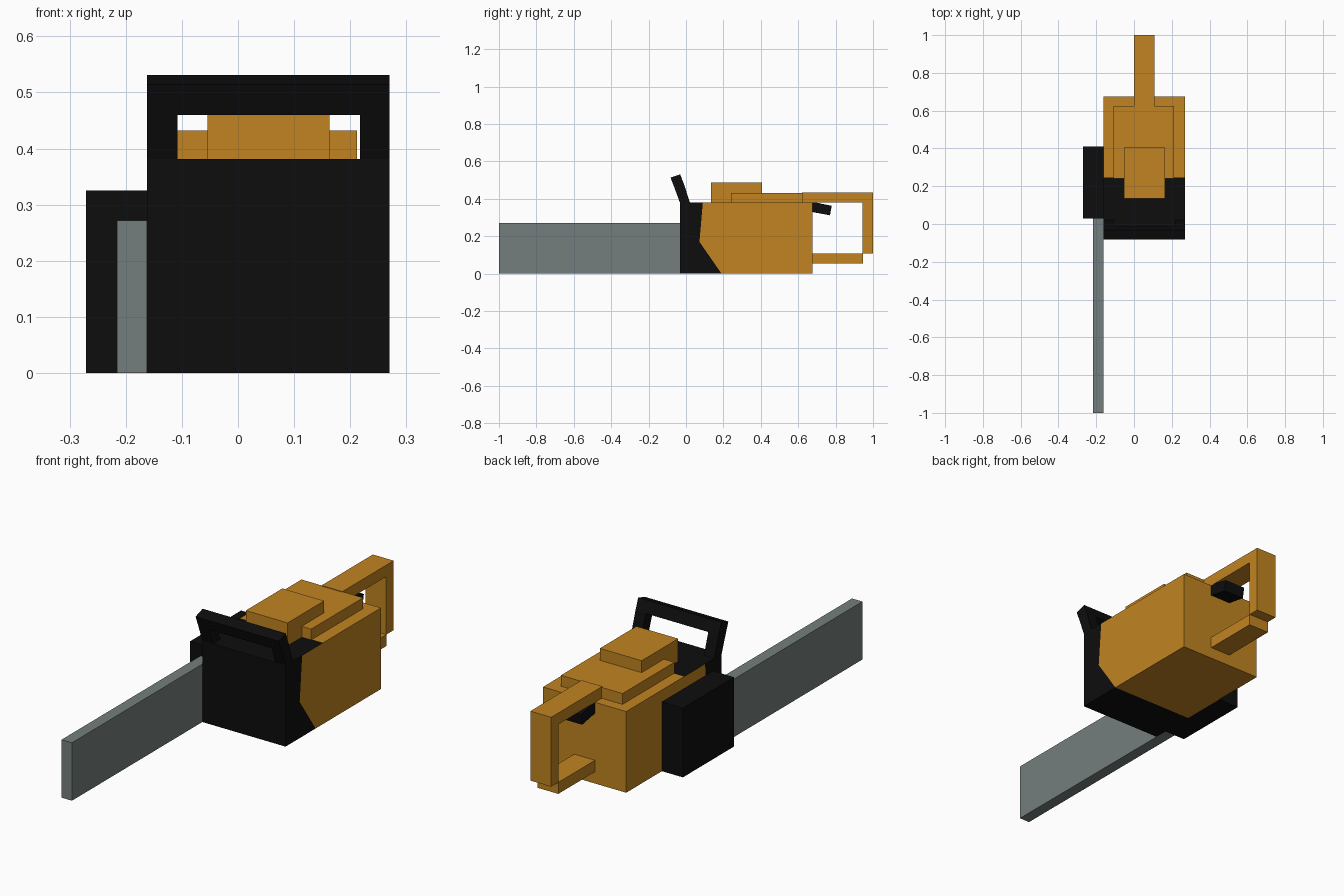
import bpy, bmesh

if "Cube" in bpy.data.objects:
    bpy.data.objects.remove(bpy.data.objects["Cube"])


def material(name, rgb):
    m = bpy.data.materials.new(name)
    m.diffuse_color = (*rgb, 1)
    m.use_nodes = True
    m.node_tree.nodes["Principled BSDF"].inputs["Base Color"].default_value = m.diffuse_color
    return m


ORANGE = material("orange", (0.533, 0.231, 0.015))
BLACK = material("black", (0.004, 0.004, 0.004))
GREY = material("steel_grey", (0.178, 0.212, 0.205))


def finish(name, bm, mats):
    bmesh.ops.recalc_face_normals(bm, faces=bm.faces[:])
    me = bpy.data.meshes.new(name)
    bm.to_mesh(me)
    bm.free()
    for m in mats:
        me.materials.append(m)
    ob = bpy.data.objects.new(name, me)
    bpy.context.collection.objects.link(ob)
    return ob


def prism(name, mat, x0, x1, rim, side_faces=None, rim_mats=None, extra=(), mats=None):
    """Extrude a (y, z) outline along x; side faces may be split into coloured regions."""
    bm = bmesh.new()
    n = len(rim)
    sides = [[bm.verts.new((x, y, z)) for y, z in (*rim, *extra)] for x in (x0, x1)]
    for vs in sides:
        for idx, mi in side_faces or [(range(n), 0)]:
            bm.faces.new([vs[i] for i in idx]).material_index = mi
    for i in range(n):
        j = (i + 1) % n
        f = bm.faces.new([sides[0][i], sides[0][j], sides[1][j], sides[1][i]])
        f.material_index = rim_mats[i] if rim_mats else 0
    return finish(name, bm, mats or [mat])


def box(name, mat, x, y, z):
    return prism(name, mat, *x, [(y[0], z[0]), (y[1], z[0]), (y[1], z[1]), (y[0], z[1])])


# Engine body: orange casing with a black front section
prism("engine_body", None, -0.162, 0.27,
      [(-0.033, 0), (0.19, 0), (0.675, 0), (0.675, 0.381),
       (0.245, 0.381), (0.09, 0.381), (-0.033, 0.381)],
      side_faces=[((0, 1, 7, 5, 6), 1), ((1, 2, 3, 4, 5, 7), 0)],
      rim_mats=[1, 0, 0, 0, 1, 1, 1], extra=[(0.072, 0.17)], mats=[ORANGE, BLACK])

# Guide bar and its side cover
box("guide_bar", GREY, (-0.216, -0.162), (-1, 0.03), (0, 0.272))
box("side_cover", BLACK, (-0.271, -0.162), (0.03, 0.41), (0, 0.325))

# Stepped top covers
box("top_cover", ORANGE, (-0.108, 0.212), (0.24, 0.625), (0.381, 0.432))
box("air_filter_cover", ORANGE, (-0.054, 0.163), (0.135, 0.406), (0.381, 0.488))

# Rear handle loop
HX = (0.0, 0.108)
prism("rear_handle", ORANGE, *HX,
      [(0.62, 0.381), (0.945, 0.381), (0.945, 0.109), (1, 0.109), (1, 0.435), (0.62, 0.435)])
box("rear_handle_foot", ORANGE, HX, (0.675, 0.947), (0.055, 0.109))

# Trigger under the handle
prism("trigger", BLACK, *HX,
      [(0.672, 0.33), (0.770, 0.312), (0.779, 0.363), (0.690, 0.381), (0.672, 0.381)])

# Forward-leaning hand guard: two legs and a crossbar
lean_low = [(-0.033, 0.381), (0.021, 0.381)]
lean_mid = [(-0.062, 0.460), (-0.011, 0.478)]
lean_top = [(-0.083, 0.514), (-0.031, 0.531)]
for side, x0, x1 in (("left", -0.162, -0.108), ("right", 0.217, 0.27)):
    prism("guard_leg_" + side, BLACK, x0, x1, lean_low + lean_mid[::-1])
prism("guard_crossbar", BLACK, -0.162, 0.27, lean_mid + lean_top[::-1])
